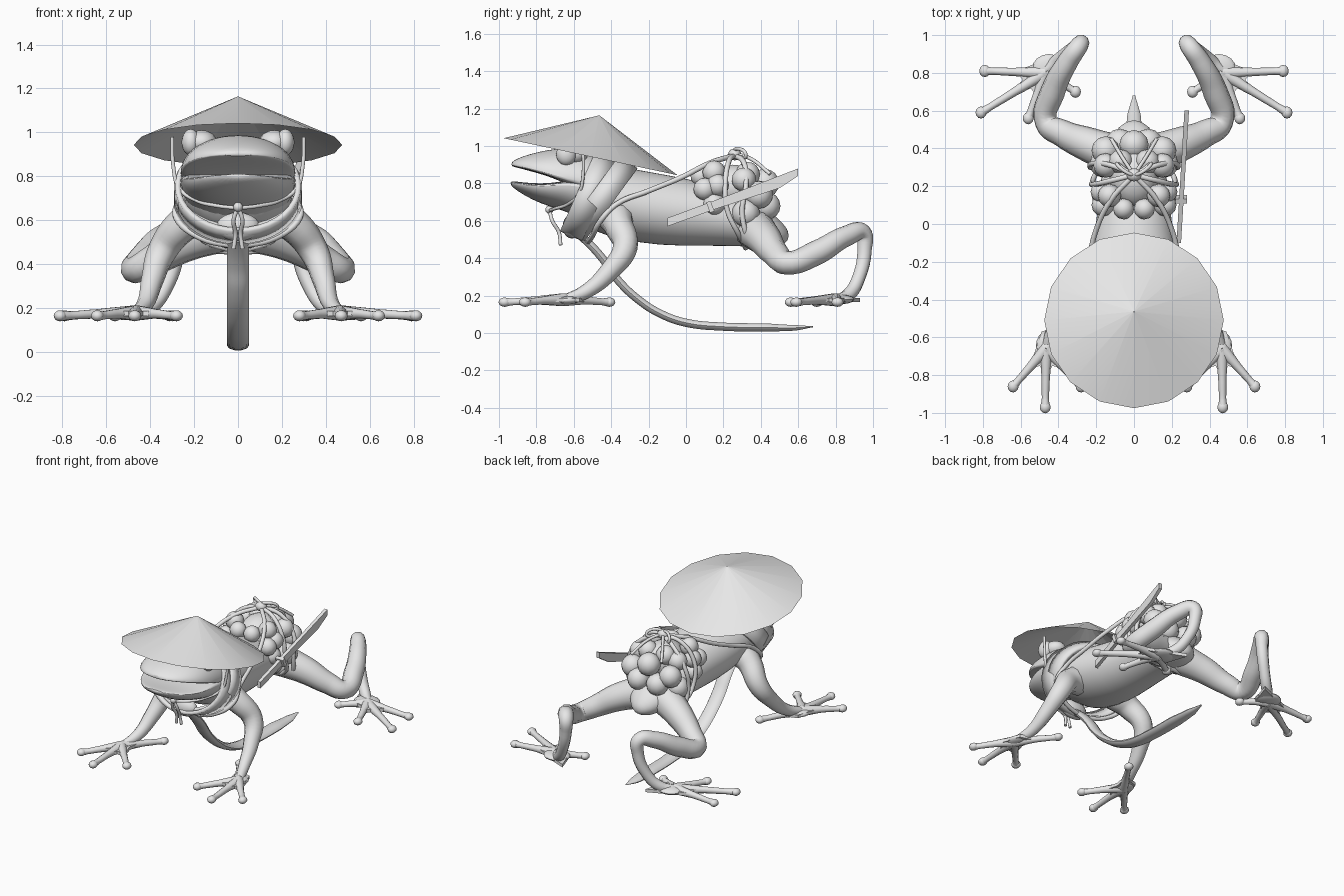
import bpy, bmesh, math
from mathutils import Vector, Matrix

cube = bpy.data.objects.get("Cube")
if cube:
    bpy.data.objects.remove(cube)

clay = bpy.data.materials.new("pale_grey")
clay.use_nodes = True
clay.diffuse_color = (0.8, 0.8, 0.8, 1)
clay.node_tree.nodes["Principled BSDF"].inputs["Base Color"].default_value = (0.8, 0.8, 0.8, 1)


def add_mesh(name, mesh):
    """Link a mesh with the material and smooth shading, keeping hard edges."""
    mesh.materials.clear()
    mesh.materials.append(clay)
    mesh.polygons.foreach_set("use_smooth", [True] * len(mesh.polygons))
    mesh.set_sharp_from_angle(angle=math.radians(50))
    ob = bpy.data.objects.new(name, mesh)
    bpy.context.collection.objects.link(ob)
    return ob


def from_bmesh(name, bm):
    bmesh.ops.recalc_face_normals(bm, faces=bm.faces)
    mesh = bpy.data.meshes.new(name)
    bm.to_mesh(mesh)
    bm.free()
    return add_mesh(name, mesh)


def loft(name, rings, seg=24):
    """Ovals across the body axis, each (y, z, half width, height above, height below)."""
    bm = bmesh.new()
    loops = []
    for y, z, rx, up, down in rings:
        angles = [math.tau * i / seg for i in range(seg)]
        loops.append([bm.verts.new((rx * math.cos(a), y, z + math.sin(a) * (up if a < math.pi else down)))
                      for a in angles])
    for a, b in zip(loops, loops[1:]):
        for i in range(seg):
            j = (i + 1) % seg
            bm.faces.new((a[i], a[j], b[j], b[i]))
    bm.faces.new(loops[0])
    bm.faces.new(loops[-1])
    ob = from_bmesh(name, bm)
    ob.modifiers.new("rounding", "SUBSURF").levels = 1


def slab(name, points, offset):
    """Flat outline given thickness along offset."""
    bm = bmesh.new()
    face = bm.faces.new([bm.verts.new(p) for p in points])
    new = bmesh.ops.extrude_face_region(bm, geom=[face])["geom"]
    bmesh.ops.translate(bm, vec=offset, verts=[v for v in new if isinstance(v, bmesh.types.BMVert)])
    bmesh.ops.triangulate(bm, faces=bm.faces)
    from_bmesh(name, bm)


def tube(name, points, side=1, flat=(1, 1, 1), cyclic=False):
    """Smooth tapered tube through points (x, y, z, radius)."""
    cu = bpy.data.curves.new(name, "CURVE")
    cu.dimensions = "3D"
    cu.bevel_depth = 1
    cu.bevel_resolution = 3
    cu.resolution_u = 6
    cu.use_fill_caps = True
    sp = cu.splines.new("BEZIER")
    sp.bezier_points.add(len(points) - 1)
    sp.use_cyclic_u = cyclic
    for bp, (x, y, z, r) in zip(sp.bezier_points, points):
        bp.co = (x * side, y, z)
        bp.radius = r
        bp.handle_left_type = bp.handle_right_type = "AUTO"
    tmp = bpy.data.objects.new(name + "_path", cu)
    bpy.context.collection.objects.link(tmp)
    deps = bpy.context.evaluated_depsgraph_get()
    mesh = bpy.data.meshes.new_from_object(tmp.evaluated_get(deps))
    bpy.data.objects.remove(tmp)
    mesh.transform(Matrix.Diagonal((*flat, 1)))
    add_mesh(name, mesh)


def rope(name, points, side=1, r=0.012, cyclic=False):
    tube(name, [(*p, r) for p in points], side, cyclic=cyclic)


def ball(name, pos, size, side=1, seg=16):
    size = size if isinstance(size, tuple) else (size,) * 3
    bm = bmesh.new()
    bmesh.ops.create_uvsphere(bm, u_segments=seg, v_segments=seg * 2 // 3, radius=1)
    place = Matrix.Translation((pos[0] * side, pos[1], pos[2]))
    bm.transform(place @ Matrix.Diagonal((*size, 1)))
    from_bmesh(name, bm)


def band(name, centre, rx, rz, tilt, width):
    """Flat cloth loop around the neck, leaning back at the top."""
    bm = bmesh.new()
    bmesh.ops.create_cone(bm, segments=36, radius1=1, radius2=1, depth=width, cap_ends=False)
    lean = Matrix.Rotation(math.radians(90 - tilt), 4, "X")
    bm.transform(Matrix.Translation(centre) @ lean @ Matrix.Diagonal((rx, rz, 1, 1)))
    ob = from_bmesh(name, bm)
    cloth = ob.modifiers.new("cloth", "SOLIDIFY")
    cloth.thickness = 0.025
    cloth.offset = 0


# Body and head
loft("body", [(-0.62, 0.77, 0.2, 0.12, 0.14), (-0.5, 0.75, 0.25, 0.18, 0.21), (-0.35, 0.7, 0.25, 0.19, 0.2),
              (-0.15, 0.66, 0.225, 0.195, 0.195), (0.1, 0.64, 0.19, 0.17, 0.175),
              (0.3, 0.605, 0.17, 0.13, 0.14), (0.44, 0.56, 0.14, 0.1, 0.11),
              (0.52, 0.53, 0.08, 0.06, 0.06), (0.55, 0.52, 0.02, 0.02, 0.02)])
loft("upper_jaw", [(-0.935, 0.9, 0.05, 0.012, 0.008), (-0.905, 0.895, 0.13, 0.038, 0.01),
                   (-0.83, 0.875, 0.205, 0.085, 0.01), (-0.74, 0.85, 0.25, 0.13, 0.01),
                   (-0.64, 0.82, 0.265, 0.175, 0.02), (-0.5, 0.8, 0.265, 0.175, 0.1),
                   (-0.33, 0.76, 0.23, 0.13, 0.1)])
loft("lower_jaw", [(-0.94, 0.805, 0.05, 0.008, 0.012), (-0.905, 0.8, 0.135, 0.01, 0.04),
                   (-0.82, 0.79, 0.205, 0.01, 0.08), (-0.73, 0.79, 0.25, 0.01, 0.115),
                   (-0.64, 0.8, 0.265, 0.015, 0.15), (-0.5, 0.78, 0.265, 0.05, 0.2),
                   (-0.35, 0.72, 0.25, 0.1, 0.18)])

# Conical hat, open underneath
bm = bmesh.new()
bmesh.ops.create_cone(bm, segments=16, radius1=0.475, radius2=0.002, depth=0.225, cap_ends=False)
bm.transform(Matrix.Translation((0, -0.487, 1.053)) @ Matrix.Rotation(math.radians(-12), 4, "X"))
from_bmesh("straw_hat", bm)

# Neck cloth, its knot and long trailing end
band("scarf_front", (0, -0.52, 0.73), 0.275, 0.22, 24, 0.13)
band("scarf_back", (0, -0.45, 0.72), 0.28, 0.23, 36, 0.12)
ball("scarf_knot", (0, -0.61, 0.57), (0.1, 0.05, 0.065))
tail = [(-0.6, 0.55), (-0.52, 0.48), (-0.44, 0.39), (-0.37, 0.29), (-0.25, 0.175), (-0.13, 0.1),
        (0, 0.055), (0.2, 0.034), (0.42, 0.03)]
tube("scarf_tail", [(0, y, z, 0.023) for y, z in tail]
     + [(0, 0.58, 0.028, 0.016), (0, 0.68, 0.034, 0.003)], flat=(2.2, 1, 1))

for s, tag in ((1, "left"), (-1, "right")):
    # Eyes and lids
    ball("eye_" + tag, (0.215, -0.64, 0.955), (0.042, 0.054, 0.06), s)
    ball("eyelid_" + tag, (0.165, -0.61, 0.955), (0.07, 0.085, 0.055), s)

    # Front limb
    tube("front_leg_" + tag, [(0.16, -0.38, 0.63, 0.1), (0.255, -0.36, 0.575, 0.08),
                              (0.345, -0.325, 0.46, 0.067), (0.39, -0.41, 0.33, 0.052),
                              (0.42, -0.53, 0.225, 0.039), (0.46, -0.64, 0.18, 0.028)], s)
    ball("front_palm_" + tag, (0.465, -0.65, 0.175), (0.055, 0.08, 0.024), s)
    # Hind limb
    tube("hind_leg_" + tag, [(0.08, 0.36, 0.56, 0.11), (0.24, 0.42, 0.5, 0.092),
                             (0.38, 0.48, 0.42, 0.072), (0.465, 0.54, 0.375, 0.062),
                             (0.43, 0.7, 0.43, 0.066), (0.35, 0.86, 0.52, 0.055),
                             (0.29, 0.945, 0.535, 0.048), (0.285, 0.955, 0.45, 0.04),
                             (0.33, 0.925, 0.3, 0.036), (0.4, 0.87, 0.205, 0.036),
                             (0.48, 0.8, 0.178, 0.025)], s)
    ball("hind_palm_" + tag, (0.45, 0.82, 0.18), (0.09, 0.08, 0.026), s)

    # Webbed digits with round tips; each foot is (wrist, palm centre, digit tips)
    feet = {"front": ((0.49, -0.57), (0.465, -0.66),
                      [(0.64, -0.86), (0.47, -0.97), (0.28, -0.86), (0.3, -0.41)]),
            "hind": ((0.33, 0.93), (0.47, 0.8),
                     [(0.79, 0.81), (0.81, 0.59), (0.56, 0.56), (0.31, 0.7)])}
    for limb, (wrist, base, tips) in feet.items():
        base = Vector(base)
        spokes = [Vector(t) - base for t in tips]
        web = [Vector(wrist)]
        for n, spoke in enumerate(spokes, 1):
            mid, tip = base + spoke * 0.5, base + spoke
            tube(f"{limb}_digit_{n}_{tag}", [(*base, 0.178, 0.036), (*mid, 0.174, 0.022),
                                             (*(base + spoke * 0.85), 0.167, 0.019),
                                             (*tip, 0.165, 0.024)], s)
            ball(f"{limb}_digit_tip_{n}_{tag}", (*tip, 0.165), (0.029, 0.032, 0.025), s, 12)
            web.append(mid)
            if n < len(spokes):
                web.append(base + (spoke + spokes[n]) * 0.18)
        slab(f"{limb}_web_{tag}", [(p.x * s, p.y, 0.165) for p in web], (0, 0, 0.022))

    # Hat string and tassel
    rope("hat_string_" + tag, [(0.3, -0.55, 0.98), (0.295, -0.55, 0.85), (0.27, -0.57, 0.75),
                               (0.19, -0.63, 0.69), (0.09, -0.7, 0.665), (0, -0.73, 0.655)], s, 0.009)
    rope("hat_tassel_" + tag, [(0, -0.73, 0.66), (0.02, -0.715, 0.6), (0.012, -0.68, 0.54),
                               (0.02, -0.67, 0.47)], s, 0.01)

    # Ropes that carry the load
    rope("shoulder_rope_" + tag, [(0, 0.26, 0.95), (0.12, 0.13, 0.91), (0.2, -0.03, 0.83),
                                  (0.24, -0.2, 0.76), (0.27, -0.37, 0.69), (0.28, -0.45, 0.61),
                                  (0.17, -0.5, 0.52), (0, -0.53, 0.48)], s, 0.014)
    rope("load_rope_front_" + tag, [(0, 0.26, 0.95), (0.12, 0.23, 0.92), (0.21, 0.21, 0.8),
                                    (0.22, 0.22, 0.66), (0.18, 0.28, 0.53), (0, 0.32, 0.455)], s, 0.014)
    rope("load_rope_back_" + tag, [(0, 0.26, 0.95), (0.12, 0.31, 0.91), (0.22, 0.32, 0.78),
                                   (0.23, 0.3, 0.65), (0.19, 0.33, 0.5), (0, 0.36, 0.45)], s, 0.014)
    rope("knot_loop_" + tag, [(0, 0.26, 0.96), (0.05, 0.28, 0.985), (0.09, 0.32, 0.95),
                              (0.05, 0.29, 0.94)], s, 0.01, True)
    rope("knot_end_" + tag, [(0, 0.26, 0.96), (0.06, 0.35, 0.93), (0.12, 0.45, 0.85)], s, 0.01)

    # Round fruit at either side
    fruit = [(0.055, 0.08, 0.84, 0.056), (0.13, 0.15, 0.86, 0.062), (0.165, 0.1, 0.77, 0.06),
             (0.17, 0.17, 0.79, 0.06), (0.165, 0.15, 0.69, 0.06), (0.15, 0.31, 0.82, 0.065),
             (0.15, 0.39, 0.74, 0.075), (0.16, 0.32, 0.64, 0.075), (0.075, 0.43, 0.68, 0.075),
             (0.07, 0.33, 0.85, 0.065)]
    for n, (x, y, z, r) in enumerate(fruit, 1):
        ball(f"fruit_{n}_{tag}", (x, y, z), r, s, 12)

ball("hat_string_knot", (0, -0.73, 0.66), 0.022, seg=12)
ball("fruit_rear", (0, 0.42, 0.8), 0.078, seg=12)
ball("fruit_core", (0, 0.25, 0.78), (0.13, 0.16, 0.12))
ball("rope_knot", (0, 0.26, 0.955), (0.04, 0.035, 0.032), seg=12)

# Flat sword tucked in the ropes on the left side
outline = [(-0.1, 0.615), (0.25, 0.745), (0.6, 0.88), (0.6, 0.84), (0.5, 0.775), (0.15, 0.66), (-0.1, 0.57)]
slab("sword", [(0.225 + 0.06 * (y + 0.1), y, z) for y, z in outline], (0.024, 0, 0))
bm = bmesh.new()
bmesh.ops.create_cube(bm, size=1)
bm.transform(Matrix.Translation((0.25, 0.13, 0.675)) @ Matrix.Rotation(0.36, 4, "X")
             @ Matrix.Diagonal((0.06, 0.025, 0.06, 1)))
from_bmesh("sword_guard", bm)
